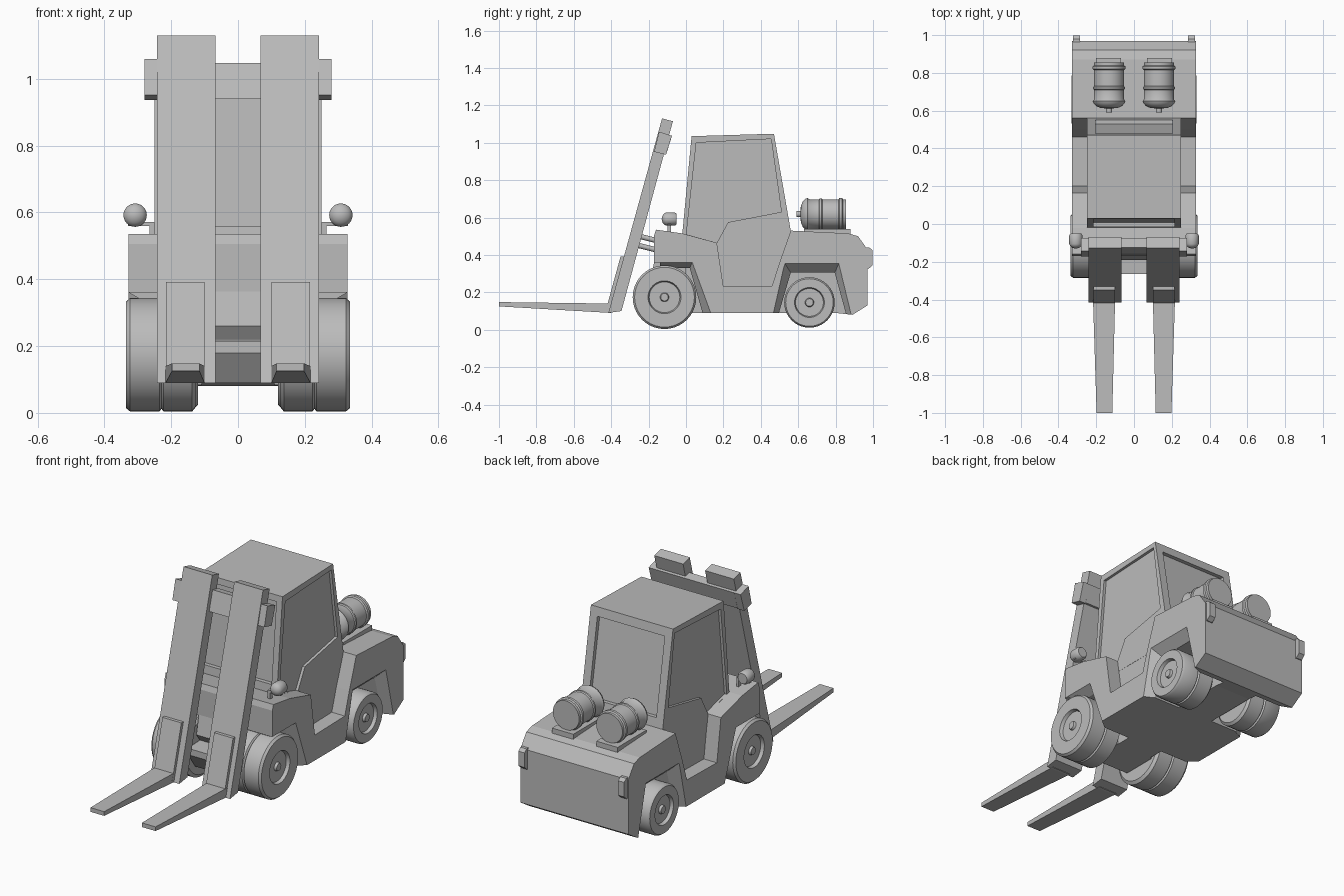
import bpy, bmesh, math
from mathutils import Vector

cube = bpy.data.objects.get("Cube")
if cube:
    bpy.data.objects.remove(cube, do_unlink=True)

grey = bpy.data.materials.new("plain grey")
grey.use_nodes = True
COLOUR = (0.5, 0.5, 0.5, 1)
grey.diffuse_color = COLOUR
grey.node_tree.nodes["Principled BSDF"].inputs["Base Color"].default_value = COLOUR


def finish(name, bm, smooth=False):
    bmesh.ops.recalc_face_normals(bm, faces=bm.faces[:])
    mesh = bpy.data.meshes.new(name)
    bm.to_mesh(mesh)
    bm.free()
    mesh.materials.append(grey)
    ob = bpy.data.objects.new(name, mesh)
    bpy.context.collection.objects.link(ob)
    if smooth:
        bpy.ops.object.select_all(action='DESELECT')
        ob.select_set(True)
        bpy.context.view_layer.objects.active = ob
        bpy.ops.object.shade_smooth_by_angle(angle=math.radians(35))
    return ob


def prism(name, x0, x1, outline, end=None):
    """Side outline (y, z) spanned from x0 to x1, optionally lofted to another."""
    bm = bmesh.new()
    a = [bm.verts.new((x0, y, z)) for y, z in outline]
    b = [bm.verts.new((x1, y, z)) for y, z in (end or outline)]
    bm.faces.new(a)
    bm.faces.new(b)
    for i in range(len(a)):
        j = (i + 1) % len(a)
        bm.faces.new((a[i], a[j], b[j], b[i]))
    return finish(name, bm)


def box(name, x0, x1, y0, y1, z0, z1):
    return prism(name, x0, x1, [(y0, z0), (y1, z0), (y1, z1), (y0, z1)])


def lathe(name, centre, axis, profile, steps=32):
    """Profile of (distance along axis, radius) spun round the axis."""
    bm = bmesh.new()
    c, ax = Vector(centre), Vector(axis).normalized()
    side = ax.orthogonal().normalized()
    vs = [bm.verts.new(c + ax * d + side * r) for d, r in profile]
    edges = [bm.edges.new(p) for p in zip(vs, vs[1:])]
    bmesh.ops.spin(bm, geom=vs + edges, cent=c, axis=ax,
                   angle=math.tau, steps=steps, use_duplicate=False)
    bmesh.ops.remove_doubles(bm, verts=bm.verts[:], dist=0.0002)
    return finish(name, bm, True)


def rod(name, p, q, r):
    d = Vector(q) - Vector(p)
    return lathe(name, p, d, [(0, 0), (0, r), (d.length, r), (d.length, 0)], 16)


def carve(target, cutter):
    mod = target.modifiers.new("cut", 'BOOLEAN')
    mod.object = cutter
    mod.solver = 'EXACT'
    cutter.hide_render = True
    cutter.hide_viewport = True
    cutter.display_type = 'WIRE'


# Body shell with flared wheel arches and a deep step beside the cabin
body = prism("body", -.328, .328, [
    (-.17, .36), (-.17, .505), (-.16, .535), (-.02, .515), (.165, .465),
    (.2, .465), (.25, .53), (.56, .53), (.87, .515), (.92, .5), (.97, .43),
    (.97, .13), (.89, .08), (.8, .09), (-.14, .09), (-.14, .36)])
front_in = [(-.4, .05), (-.4, .33), (.02, .33), (.1, .05)]
front_out = [(-.4, .05), (-.4, .365), (.035, .365), (.15, .05)]
rear_in = [(.485, .05), (.56, .305), (.795, .305), (.865, .05)]
rear_out = [(.455, .05), (.525, .36), (.82, .36), (.895, .05)]
step = [(.165, .6), (.165, .465), (.2, .23), (.46, .235),
        (.5, .36), (.56, .53), (.56, .6)]

# Cabin, straight sided, with recessed glass on all four sides
cabin = prism("cabin", -.25, .25, [
    (-.02, .51), (.03, 1.035), (.47, 1.048), (.56, .53), (.54, .4), (0, .4)])
side_window = [(.055, 1.0), (.455, 1.02), (.51, .63),
               (.225, .575), (.165, .465), (.002, .51)]
carve(cabin, prism("windscreen_cutter", -.215, .215,
                   [(-.1, .56), (.007, .56), (.047, 1.0), (-.1, 1.0)]))
carve(cabin, prism("rear_window_cutter", -.205, .205,
                   [(.65, .58), (.53, .58), (.456, 1.0), (.65, 1.0)]))

for s in (-1, 1):
    for label, inner, outer in (("front", front_in, front_out),
                                ("rear", rear_in, rear_out)):
        carve(body, prism(label + "_arch_cutter", s * .275, s * .335, inner, outer))
        carve(body, prism(label + "_well_cutter", s * .11, s * .28, inner))
    carve(body, prism("step_cutter", s * .249, s * .35, step))
    carve(cabin, prism("side_window_cutter", s * .235, s * .3, side_window))

# Front block and axles between the wheels
prism("front_block", -.12, .12, [
    (0, .39), (-.165, .39), (-.19, .26), (-.16, .22), (-.265, .215),
    (-.265, .18), (-.2, .09), (0, .09)])
rod("front_axle", (-.2, -.11, .175), (.2, -.11, .175), .045)
rod("rear_axle", (-.2, .66, .148), (.2, .66, .148), .035)


def wheel(name, s, x, y, z, r, rim):
    # Tyre with a groove round the tread, dished rim and hub
    lathe(name, (s * x, y, z), (s, 0, 0), [
        (0, 0), (0, r * .9), (.012, r), (.098, r), (.104, r - .008), (.11, r),
        (.198, r), (.21, r * .94), (.21, rim), (.192, rim * .93),
        (.192, .024), (.205, .02), (.205, 0)], 40)


for s in (-1, 1):
    side = "left" if s > 0 else "right"
    wheel(side + "_front_wheel", s, .125, -.115, .174, .17, .088)
    wheel(side + "_rear_wheel", s, .12, .66, .146, .135, .08)

    # Leaning mast rail and fork
    prism(side + "_mast_rail", s * .067, s * .242,
          [(-.415, .09), (-.345, .10), (-.07, 1.115), (-.128, 1.13)])
    prism(side + "_fork_shank", s * .1, s * .215,
          [(-.43, .1), (-.35, .392), (-.325, .392), (-.39, .1)])
    bm = bmesh.new()
    ends = []
    for y, a, b, z0, z1 in ((-.40, .1, .217, .09, .14), (-1, .115, .198, .125, .148)):
        ends.append([bm.verts.new((s * x, y, z)) for x, z in
                     ((a, z0), (b, z0), (b, z1), (a, z1))])
    for ring in ends:
        bm.faces.new(ring)
    for i in range(4):
        j = (i + 1) % 4
        bm.faces.new((ends[0][i], ends[0][j], ends[1][j], ends[1][i]))
    finish(side + "_fork_blade", bm)
    prism(side + "_mast_bracket", s * .235, s * .28,
          [(-.171, .952), (-.107, .936), (-.075, 1.037), (-.144, 1.059)])

    # Tilt cylinders
    for z in (.43, .48):
        rod(side + "_tilt_cylinder", (s * .17, -.27, z + .025), (s * .17, -.13, z - .01), .014)

    # Domed headlight on a stalk
    lathe(side + "_headlight", (s * .308, -.13, .592), (0, 1, 0),
          [(0, 0), (.002, .012), (.007, .023), (.015, .031), (.024, .035),
           (.07, .035), (.08, .028), (.08, 0)], 24)
    box(side + "_headlight_stalk", s * .25, s * .33, -.1, -.08, .56, .572)
    box(side + "_headlight_post", s * .25, s * .265, -.1, -.08, .5, .572)
    prism(side + "_tail_light", s * .285, s * .322,
          [(.95, .325), (.975, .325), (.998, .345), (.998, .425), (.98, .44), (.95, .44)])

    # Gas tank with rings, nozzle and cradle
    lathe(side + "_gas_tank", (s * .132, .59, .618), (0, 1, 0), [
        (0, 0), (0, .016), (.022, .016), (.024, .045), (.035, .07), (.05, .083),
        (.06, .087), (.07, .08), (.12, .08), (.125, .085), (.135, .085),
        (.14, .08), (.225, .08), (.23, .087), (.245, .087), (.25, .08),
        (.265, .08), (.265, 0)], 28)
    box(side + "_tank_cradle", s * .07, s * .2, .63, .88, .5, .54)

# Cross beam joining the mast rails
prism("mast_top_beam", -.24, .24,
      [(-.155, .94), (-.105, .94), (-.075, 1.037), (-.125, 1.048)])
